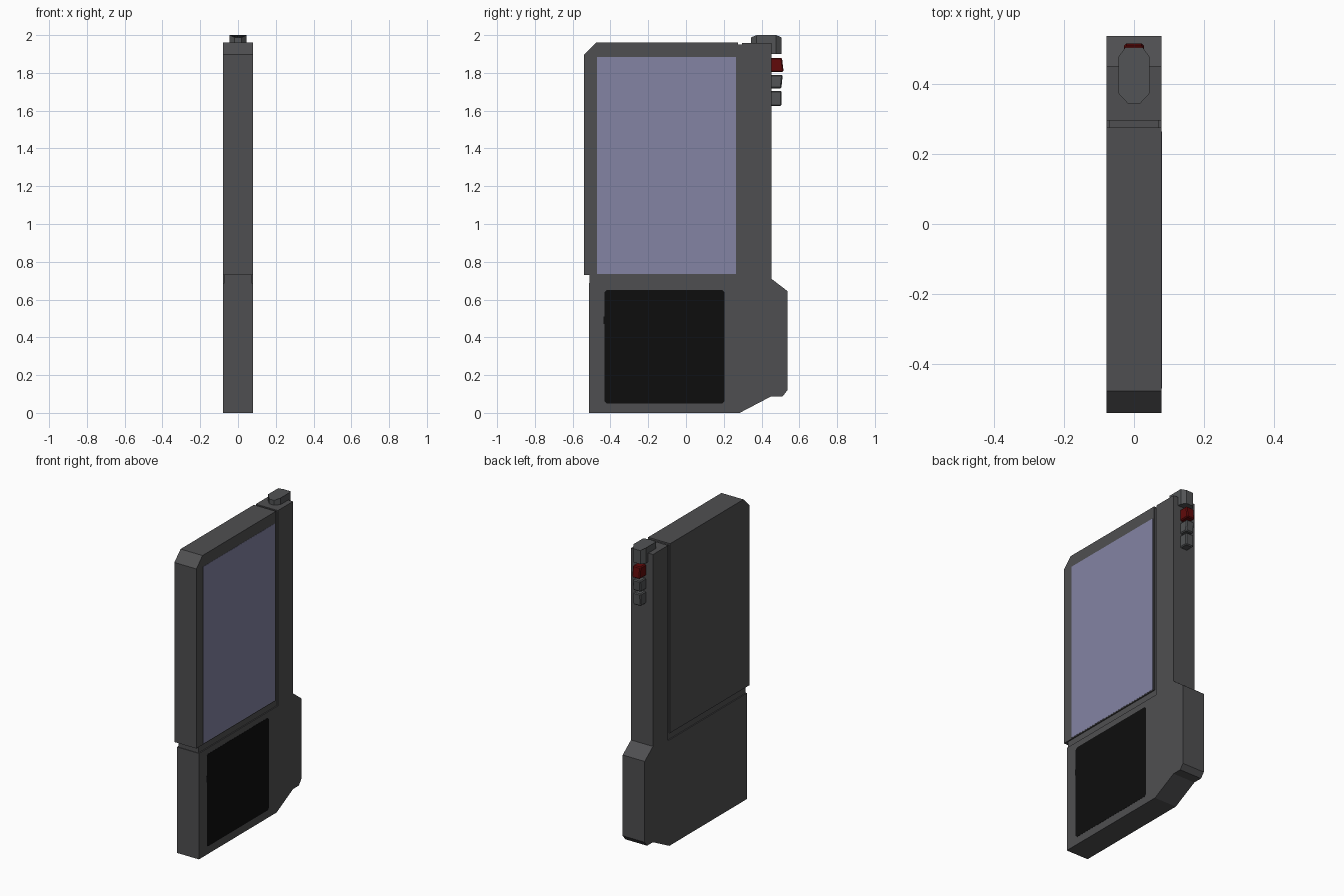
import bpy, bmesh

if "Cube" in bpy.data.objects:
    bpy.data.objects.remove(bpy.data.objects["Cube"])


def material(name, rgb):
    m = bpy.data.materials.new(name)
    m.diffuse_color = (*rgb, 1)
    m.use_nodes = True
    m.node_tree.nodes["Principled BSDF"].inputs["Base Color"].default_value = m.diffuse_color
    return m


CASE = material("dark grey case", (0.078, 0.078, 0.082))
BUTTON = material("grey button", (0.084, 0.088, 0.092))
SCREEN = material("blue grey screen", (0.23, 0.23, 0.37))
BLACK = material("black keypad", (0.004, 0.004, 0.004))
RED = material("dark red", (0.12, 0.003, 0.003))


def prism(name, pts, lo, hi, axis, mat, bevel=0):
    """Extrude a profile from lo to hi: axis 'x' takes (y, z), axis 'z' takes (x, y)."""
    bm = bmesh.new()
    place = (lambda p: (lo, *p)) if axis == 'x' else (lambda p: (*p, lo))
    face = bm.faces.new([bm.verts.new(place(p)) for p in pts])
    ext = bmesh.ops.extrude_face_region(bm, geom=[face])
    move = (hi - lo, 0, 0) if axis == 'x' else (0, 0, hi - lo)
    bmesh.ops.translate(bm, vec=move, verts=[v for v in ext['geom'] if isinstance(v, bmesh.types.BMVert)])
    if bevel:
        bmesh.ops.bevel(bm, geom=bm.edges[:], offset=bevel, segments=1, affect='EDGES')
    bmesh.ops.recalc_face_normals(bm, faces=bm.faces[:])
    me = bpy.data.meshes.new(name)
    bm.to_mesh(me)
    bm.free()
    me.materials.append(mat)
    ob = bpy.data.objects.new(name, me)
    bpy.context.collection.objects.link(ob)
    return ob


def cut_rect(y0, y1, z0, z1, c):
    """Rectangle with clipped corners."""
    return [(y0 + c, z0), (y1 - c, z0), (y1, z0 + c), (y1, z1 - c),
            (y1 - c, z1), (y0 + c, z1), (y0, z1 - c), (y0, z0 + c)]


W = 0.079  # half thickness of the case

# Lower body with the column running up the back
prism("lower_body", [(-0.514, 0), (0.284, 0), (0.452, 0.088), (0.512, 0.088), (0.537, 0.12),
                     (0.537, 0.645), (0.452, 0.71), (0.452, 1.957), (0.296, 1.957),
                     (0.296, 0.688), (-0.514, 0.688)], -W, W, 'x', CASE)
# Screen housing with a clipped front corner
prism("screen_housing", [(-0.54, 0.73), (0.276, 0.73), (0.276, 1.96), (-0.477, 1.96),
                         (-0.54, 1.897)], -W, W, 'x', CASE)
# Recessed core that forms the floor of the groove between the two
prism("groove_core", [(-0.51, 0.67), (0.31, 0.67), (0.31, 1.95), (0.26, 1.95),
                      (0.26, 0.75), (-0.51, 0.75)], -0.072, 0.072, 'x', CASE)

# Display and keypad plates on the right side
prism("screen", [(-0.47, 0.736), (0.264, 0.736), (0.264, 1.885), (-0.47, 1.885)],
      W - 0.002, W + 0.001, 'x', SCREEN)
prism("keypad", cut_rect(-0.432, 0.204, 0.05, 0.65, 0.012), W - 0.002, W + 0.001, 'x', BLACK)
prism("keypad_tab", [(-0.437, 0.47), (-0.42, 0.47), (-0.42, 0.51), (-0.437, 0.51)],
      W - 0.002, W + 0.001, 'x', BLACK)

# Knob over the top rear edge, front edge of its top chamfered
knob = prism("top_knob", [(-0.018, 0.345), (0.018, 0.345), (0.045, 0.374), (0.045, 0.477),
                          (0.025, 0.505), (-0.025, 0.505), (-0.045, 0.477), (-0.045, 0.374)],
             1.9, 2.0, 'z', BUTTON)
for v in knob.data.vertices:
    if v.co.z > 1.95 and (v.co.y < 0.36 or v.co.y > 0.49):
        v.co.z = 1.988

# Stack of buttons down the back: name, bottom, top, reach at bottom, reach at top, colour
for name, z0, z1, yb, yt, mat in [("red_button", 1.805, 1.88, 0.517, 0.508, RED),
                                  ("upper_button", 1.718, 1.79, 0.505, 0.512, BUTTON),
                                  ("lower_button", 1.625, 1.705, 0.505, 0.507, BUTTON)]:
    prism(name, [(0.44, z0), (yb, z0), (yt, z1), (0.44, z1)], -0.028, 0.028, 'x', mat, 0.006)
